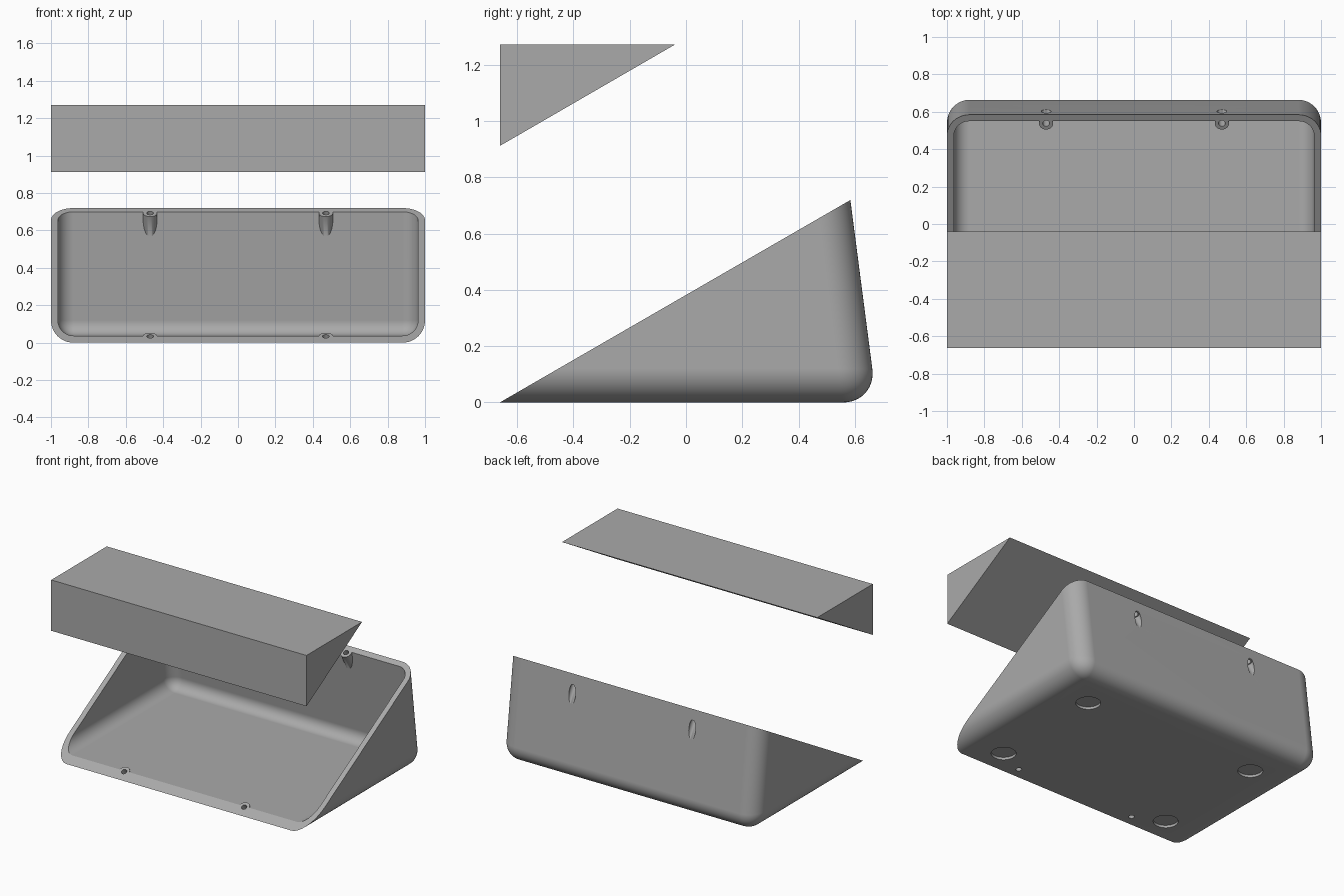
import bpy, bmesh, math
from mathutils import Vector, Matrix

default = bpy.data.objects.get("Cube")
if default:
    bpy.data.objects.remove(default, do_unlink=True)

SLOPE = math.radians(30)
FRONT_Y = -0.662
WALL = 0.037
RADIUS = 0.12
LEAN = 0.13          # back wall lean, y per unit of height
HOLE_X = 0.47
NORMAL = Vector((0, -math.sin(SLOPE), math.cos(SLOPE)))

grey = bpy.data.materials.new("plain grey")
grey.use_nodes = True
grey.diffuse_color = (0.4, 0.4, 0.4, 1)
grey.node_tree.nodes["Principled BSDF"].inputs["Base Color"].default_value = (0.4, 0.4, 0.4, 1)


def add_object(name, bm):
    bmesh.ops.recalc_face_normals(bm, faces=bm.faces)
    mesh = bpy.data.meshes.new(name)
    bm.to_mesh(mesh)
    bm.free()
    mesh.materials.append(grey)
    obj = bpy.data.objects.new(name, mesh)
    bpy.context.collection.objects.link(obj)
    return obj


def prism(name, profile, half_width, radius=0):
    """Extrude a (y, z) profile along x, optionally rounding base and back edges."""
    bm = bmesh.new()
    face = bm.faces.new([bm.verts.new((-half_width, y, z)) for y, z in profile])
    moved = bmesh.ops.extrude_face_region(bm, geom=[face])["geom"]
    bmesh.ops.translate(bm, vec=(2 * half_width, 0, 0),
                        verts=[v for v in moved if isinstance(v, bmesh.types.BMVert)])
    if radius:
        low = min(z for y, z in profile)
        front = min(y for y, z in profile)
        top = max(z for y, z in profile)

        def rounded(edge):
            a, b = (v.co for v in edge.verts)
            at_front = max(a.y, b.y) < front + 0.01
            at_top = min(a.z, b.z) > top - 0.01
            along_base = max(a.z, b.z) < low + 0.01
            up_back = min(a.y, b.y) > front + 0.01
            return not at_front and not at_top and (along_base or up_back)

        bmesh.ops.bevel(bm, geom=[e for e in bm.edges if rounded(e)], offset=radius,
                        offset_type='OFFSET', segments=12, profile=0.5,
                        affect='EDGES', clamp_overlap=False)
    return add_object(name, bm)


def rod(name, centre, axis, start, end, radius):
    """Cylinder along axis, between two distances from centre."""
    bm = bmesh.new()
    turn = Vector(axis).to_track_quat('Z', 'Y').to_matrix().to_4x4()
    middle = Vector(centre) + Vector(axis) * (start + end) / 2
    bmesh.ops.create_cone(bm, cap_ends=True, segments=32, radius1=radius, radius2=radius,
                          depth=abs(end - start), matrix=Matrix.Translation(middle) @ turn)
    return add_object(name, bm)


def subtract(target, cutters):
    for cutter in cutters:
        cutter.hide_render = True
        mod = target.modifiers.new("cut", 'BOOLEAN')
        mod.operation = 'DIFFERENCE'
        mod.solver = 'EXACT'
        mod.object = cutter
        bpy.context.view_layer.objects.active = target
        bpy.ops.object.modifier_apply(modifier=mod.name)
        bpy.data.objects.remove(cutter, do_unlink=True)


def shell_profile(inset):
    back = 0.678 - inset * math.hypot(1, LEAN)
    return [(-1.5, inset), (back - LEAN * inset, inset), (back - LEAN * 1.2, 1.2), (-1.5, 1.2)]


def on_slope(x, y):
    return (x, y, (y - FRONT_Y) * math.tan(SLOPE))


# Rounded tray and its cavity
tray = prism("sloped_tray", shell_profile(0), 1.0, RADIUS)
cavity = prism("cavity_cutter", shell_profile(WALL), 1.0 - WALL, RADIUS - WALL)

# Screw bosses remain where the cavity is cut back
places = [(side * HOLE_X, y) for side in (-1, 1) for y in (0.538, -0.603)]
subtract(cavity, [rod("boss", on_slope(x, y), NORMAL, -0.4, 0.05, 0.038) for x, y in places])
subtract(tray, [cavity])

# Sloped opening
rise = 2 * math.tan(SLOPE)
subtract(tray, [prism("slope_cutter", [(FRONT_Y - 2, -rise), (FRONT_Y + 2, rise),
                                       (FRONT_Y + 2, 3), (FRONT_Y - 2, 3)], 1.5)])

# Screw holes, with wider head bores at the back
for x, y in places:
    cutters = [rod("screw_hole", on_slope(x, y), NORMAL, -0.4, 0.05, 0.018)]
    if y > 0:
        cutters.append(rod("head_bore", on_slope(x, y), NORMAL, -0.4, -0.07, 0.026))
    subtract(tray, cutters)

# Round foot recesses in the underside
subtract(tray, [rod("foot_recess", (side * 0.675, y, 0), (0, 0, 1), -0.05, 0.018, 0.08)
                for side in (-1, 1) for y in (-0.49, 0.35)])

bpy.ops.object.select_all(action='DESELECT')
tray.select_set(True)
bpy.context.view_layer.objects.active = tray
bpy.ops.object.shade_smooth_by_angle(angle=math.radians(25))
weighted = tray.modifiers.new("clean_shading", 'WEIGHTED_NORMAL')
weighted.keep_sharp = True

# Wedge block floating above the front
prism("wedge_block", [(FRONT_Y, 0.912), (-0.04, 1.272), (FRONT_Y, 1.272)], 1.0)
